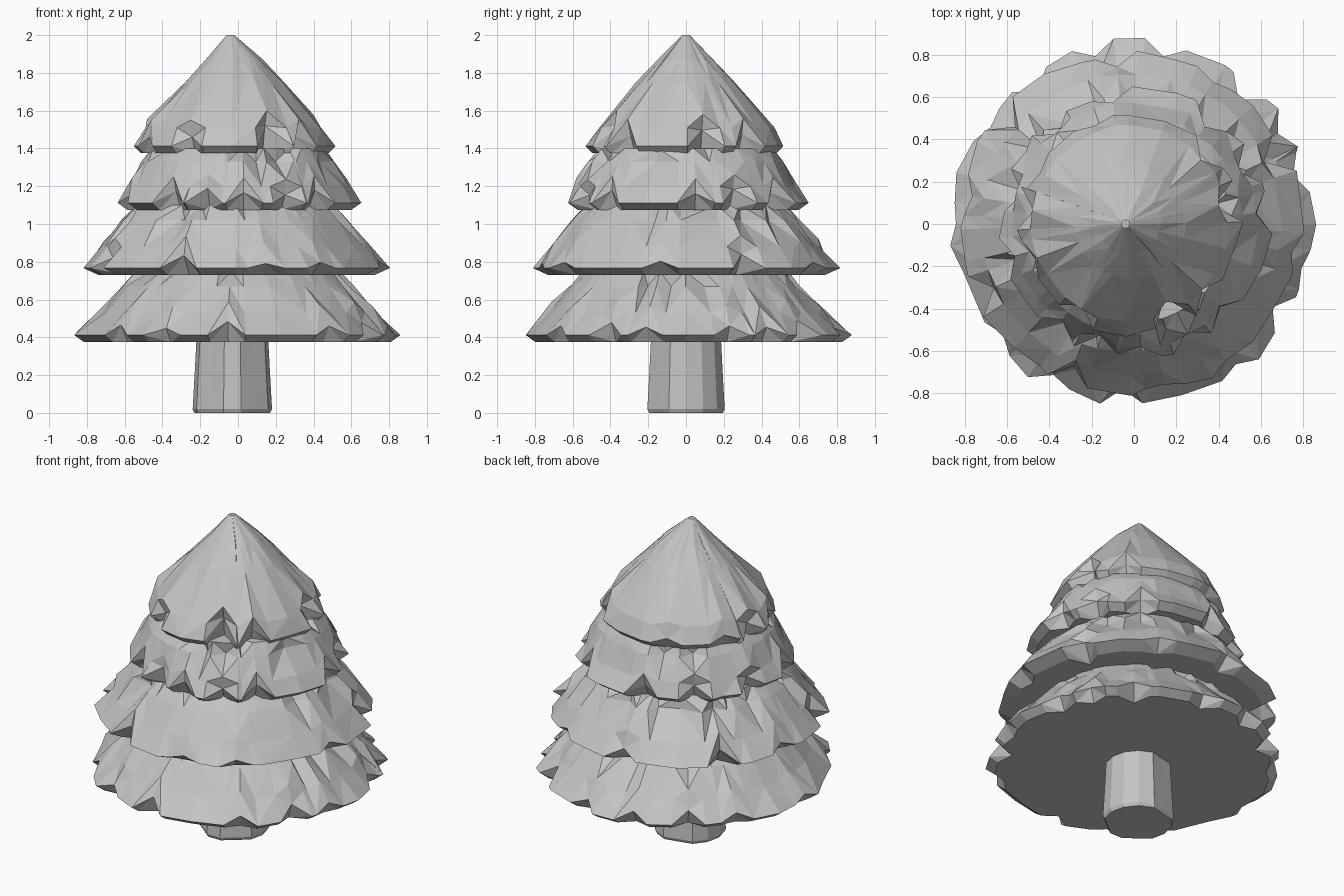
import bpy, bmesh, math, random

if "Cube" in bpy.data.objects:
    bpy.data.objects.remove(bpy.data.objects["Cube"], do_unlink=True)

random.seed(11)

grey = bpy.data.materials.new("plain grey")
grey.use_nodes = True
colour = (0.55, 0.55, 0.55, 1)
grey.diffuse_color = colour
grey.node_tree.nodes["Principled BSDF"].inputs["Base Color"].default_value = colour


def loft(name, rings):
    """Skin a stack of equal-length point rings and cap both ends."""
    bm = bmesh.new()
    loops = [[bm.verts.new(p) for p in ring] for ring in rings]
    n = len(loops[0])
    for low, high in zip(loops, loops[1:]):
        for i in range(n):
            j = (i + 1) % n
            quad = (low[i], low[j], high[j], high[i])
            # Alternate the diagonal for a hand-chipped look
            if i % 2:
                bm.faces.new((quad[0], quad[1], quad[2]))
                bm.faces.new((quad[0], quad[2], quad[3]))
            else:
                bm.faces.new((quad[0], quad[1], quad[3]))
                bm.faces.new((quad[1], quad[2], quad[3]))
    bm.faces.new(loops[0][::-1])
    bm.faces.new(loops[-1])
    bmesh.ops.recalc_face_normals(bm, faces=bm.faces)
    mesh = bpy.data.meshes.new(name)
    bm.to_mesh(mesh)
    bm.free()
    mesh.materials.append(grey)
    obj = bpy.data.objects.new(name, mesh)
    bpy.context.collection.objects.link(obj)
    return obj


def polar(cx, r, a, z):
    return (cx + r * math.cos(a), r * math.sin(a), z)


def rim_angles(notches, radius, sides):
    """Even angles round the rim, with three tight ones at every notch."""
    half = 0.1 / radius
    marks = {math.radians(d): depth for d, depth in notches.items()}
    result = []
    for i in range(sides):
        a = math.tau * (i + random.uniform(-0.2, 0.2)) / sides
        gaps = [abs((a - m + math.pi) % math.tau - math.pi) for m in marks]
        if min(gaps) > half * 1.4:
            result.append((a % math.tau, 0))
    for m, depth in marks.items():
        result += [((m - half) % math.tau, 0), (m, depth), ((m + half) % math.tau, 0)]
    return sorted(result)


def tier(name, cx, floor, radius, under, slope, notches, sides, peak=False):
    """Ragged cone: flat underside, undercut lip, chipped rim, sloping top."""
    angles = rim_angles(notches, radius, sides)
    bottom, rim = [], []
    for a, depth in angles:
        r = radius + random.uniform(-0.02, 0.025)
        bottom.append(polar(cx, r * under - 0.07 * depth, a, floor))
        rim.append(polar(cx, r - 0.075 * depth, a, floor + 0.037 + 0.06 * depth))
    rings = [bottom, rim]
    for level, (z, r) in enumerate(slope):
        last = level == len(slope) - 1
        ring = []
        for a, depth in angles:
            s = r + random.uniform(-0.008, 0.008)
            if level == 0:
                # Deep notches cut a fold up into the slope
                s -= 0.06 * max(0, depth - 0.8)
                ring.append(polar(cx, s, a, z + 0.05 * depth))
            else:
                # Small dents along the shoulder under the next tier
                if not peak and random.random() < 0.2:
                    s -= 0.06
                ring.append(polar(cx - (0.02 if peak and last else 0),
                                  0.02 if peak and last else s, a, z))
        rings.append(ring)
    return loft(name, rings)


# Foliage, from the lowest tier up
tier("lowest_branches", 0, 0.375, 0.855, 0.94,
     [(0.53, 0.73), (0.67, 0.61), (0.75, 0.54)],
     {17: 0.8, 32: 0.7, 50: 1.3, 80: 0.6, 103: 0.8, 126: 1, 146: 0.7, 180: 0.5,
      220: 0.9, 242: 0.6, 266: 1.2, 306: 0.8, 329: 1.1, 345: 0.7}, 24)
tier("lower_branches", -0.015, 0.73, 0.8, 0.9,
     [(0.88, 0.71), (1.02, 0.605), (1.10, 0.53)],
     {25: 1.2, 60: 0.5, 95: 0.8, 140: 1, 170: 0.6, 205: 0.9, 248: 1.1,
      282: 0.4, 305: 0.5, 350: 0.6}, 24)
tier("upper_branches", 0, 1.075, 0.63, 0.92,
     [(1.2, 0.58), (1.33, 0.515), (1.40, 0.46)],
     {5: 0.8, 27: 1.2, 54: 0.9, 100: 0.7, 130: 1, 165: 0.9, 195: 0.8,
      233: 1, 253: 1.3, 273: 0.9, 296: 0.7, 316: 1.1}, 20)
tier("top_branches", -0.02, 1.375, 0.52, 0.93,
     [(1.51, 0.465), (1.75, 0.258), (1.87, 0.145), (2.0, 0.02)],
     {12: 1.4, 42: 1, 110: 0.5, 150: 0.6, 172: 0.9, 200: 0.8, 240: 0.8,
      295: 1.8, 318: 0.9}, 20, peak=True)

# Trunk with a few shallow grooves in the bark
sides = 14
grooves = [0.02 if i in (4, 9, 12) else 0 for i in range(sides)]
loft("trunk", [[polar(-0.03, r - g, math.tau * i / sides, z)
                for i, g in enumerate(grooves)]
               for z, r in ((0, 0.2), (0.02, 0.21), (0.2, 0.2), (0.39, 0.19))])
